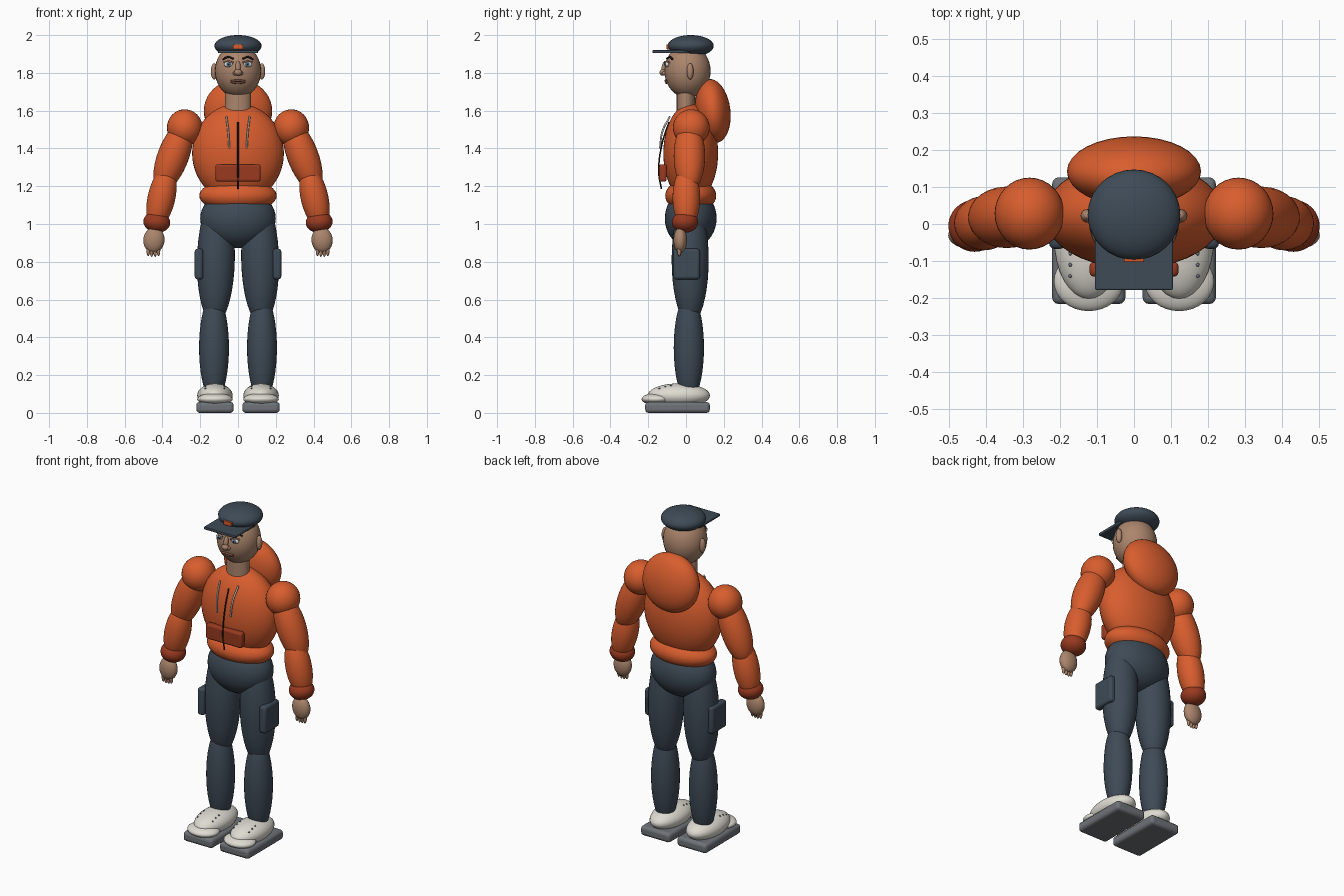
import bpy, math
from mathutils import Vector

if "Cube" in bpy.data.objects:
    bpy.data.objects.remove(bpy.data.objects["Cube"])


def mat(name, r, g, b):
    m = bpy.data.materials.new(name)
    m.diffuse_color = (r, g, b, 1)
    m.use_nodes = True
    m.node_tree.nodes["Principled BSDF"].inputs["Base Color"].default_value = m.diffuse_color
    return m


ORANGE = mat("orange cloth", 0.69, 0.11, 0.027)
RUST = mat("rust trim", 0.32, 0.042, 0.014)
NAVY = mat("slate navy", 0.048, 0.069, 0.093)
SKIN = mat("skin", 0.41, 0.235, 0.15)
CREAM = mat("cream", 0.73, 0.71, 0.64)
GREY = mat("sole grey", 0.156, 0.171, 0.188)
DARK = mat("dark brown", 0.018, 0.012, 0.01)
BLUE = mat("iris blue", 0.10, 0.22, 0.36)
LIPS = mat("lips", 0.20, 0.085, 0.055)


def finish(ob, name, m):
    ob.name = name
    ob.data.materials.append(m)
    return ob


def ball(name, m, loc, rad, rot=(0, 0, 0), seg=32, rings=20):
    bpy.ops.mesh.primitive_uv_sphere_add(segments=seg, ring_count=rings, radius=1, location=loc, rotation=rot)
    ob = finish(bpy.context.object, name, m)
    ob.scale = rad
    bpy.ops.object.shade_smooth()
    return ob


def box(name, m, loc, size, bevel=0.0):
    bpy.ops.mesh.primitive_cube_add(size=1, location=loc)
    ob = finish(bpy.context.object, name, m)
    ob.scale = size
    bpy.ops.object.transform_apply(location=False, rotation=False, scale=True)
    if bevel:
        b = ob.modifiers.new("round", 'BEVEL')
        b.width, b.segments = bevel, 3
        bpy.ops.object.shade_smooth_by_angle(angle=math.radians(40))
    return ob


def cord(name, m, pts, r):
    cu = bpy.data.curves.new(name, 'CURVE')
    cu.dimensions, cu.bevel_depth, cu.bevel_resolution = '3D', r, 2
    cu.resolution_u, cu.use_fill_caps = 6, True
    sp = cu.splines.new('BEZIER')
    sp.bezier_points.add(len(pts) - 1)
    for p, co in zip(sp.bezier_points, pts):
        p.co = co
        p.handle_left_type = p.handle_right_type = 'AUTO'
    ob = bpy.data.objects.new(name, cu)
    bpy.context.collection.objects.link(ob)
    return finish(ob, name, m)


def front_y(c, r, x, z):
    """Front surface of an ellipsoid at a given x and z."""
    k = 1 - ((x - c[0]) / r[0]) ** 2 - ((z - c[2]) / r[2]) ** 2
    return c[1] - r[1] * math.sqrt(max(k, 0))


# Head and cap
HEAD, HEAD_R = (0, 0.008, 1.81), (0.122, 0.122, 0.142)
ball("head", SKIN, HEAD, HEAD_R)
bpy.ops.mesh.primitive_cylinder_add(vertices=32, radius=0.07, depth=0.15, location=(0, 0, 1.645))
neck = finish(bpy.context.object, "neck", SKIN)
neck.scale = (1, 0.7, 1)
bpy.ops.object.shade_smooth_by_angle()
ball("cap_crown", NAVY, (0, 0.025, 1.943), (0.125, 0.122, 0.057))
box("cap_brim", NAVY, (0, -0.08, 1.912), (0.21, 0.196, 0.016), 0.004)
box("cap_badge", ORANGE, (0, -0.093, 1.938), (0.055, 0.02, 0.026), 0.003)


def face(x, z):
    return front_y(HEAD, HEAD_R, x, z)


# Face
ball("nose_bridge", SKIN, (0, -0.115, 1.83), (0.014, 0.014, 0.035), (-0.2, 0, 0), 16, 10)
ball("nose_tip", SKIN, (0, -0.122, 1.803), (0.021, 0.018, 0.018), seg=20, rings=12)
for s in (-1, 1):
    ball("nostril_wing", SKIN, (s * 0.017, -0.115, 1.798), (0.011, 0.012, 0.011), seg=12, rings=8)
    ball("ear", SKIN, (s * 0.126, 0.022, 1.808), (0.018, 0.018, 0.043), seg=20, rings=12)
    y = face(0.05, 1.845)
    ball("eye", CREAM, (s * 0.05, y, 1.845), (0.025, 0.012, 0.015), seg=20, rings=12)
    ball("iris", BLUE, (s * 0.05, y - 0.01, 1.845), (0.012, 0.005, 0.012), seg=16, rings=10)
    ball("pupil", DARK, (s * 0.05, y - 0.014, 1.845), (0.006, 0.003, 0.006), seg=12, rings=8)
    cord("upper_eyelid", SKIN, [(s * (0.05 + d), face(0.05 + d, 1.856) - 0.008, 1.86 - 9 * d * d)
                                for d in (-0.024, 0, 0.024)], 0.005)
    cord("eyebrow", DARK, [(s * x, face(x, z) - 0.004, z)
                           for x, z in ((0.025, 1.875), (0.052, 1.884), (0.08, 1.872))], 0.005)
for name, z, bend in (("upper_lip", 1.759, -3), ("lower_lip", 1.747, 4)):
    cord(name, LIPS, [(x, face(x, z) - 0.003, z + bend * x * x) for x in (-0.038, -0.018, 0, 0.018, 0.038)], 0.006)

# Hooded top
TORSO, TORSO_R = (0, 0.025, 1.375), (0.243, 0.145, 0.262)
ball("torso", ORANGE, TORSO, TORSO_R, seg=40, rings=28)
ball("waistband", ORANGE, (0, 0.025, 1.15), (0.205, 0.135, 0.09), seg=40)
ball("hood", ORANGE, (0, 0.142, 1.598), (0.181, 0.093, 0.17), (0.12, 0, 0))
box("front_pocket", RUST, (0, -0.122, 1.27), (0.24, 0.04, 0.092), 0.012)
cord("zip", DARK, [(0, -0.09, 1.54), (0, -0.128, 1.42), (0, -0.144, 1.27), (0, -0.13, 1.185)], 0.004)
for s in (-1, 1):
    cord("drawstring", CREAM, [(s * 0.062, -0.085, 1.57), (s * 0.052, -0.125, 1.49), (s * 0.046, -0.138, 1.40)], 0.005)

# Hips
ball("pelvis", NAVY, (0, 0.025, 1.03), (0.2, 0.137, 0.157), seg=40)

for s in (-1, 1):
    # Arm: tilted outward towards the hand
    ball("shoulder", ORANGE, (s * 0.282, 0.028, 1.51), (0.094, 0.097, 0.097))
    ball("upper_arm", ORANGE, (s * 0.343, 0.018, 1.36), (0.083, 0.083, 0.2), (0, -s * 0.36, 0))
    ball("forearm", ORANGE, (s * 0.405, 0.002, 1.14), (0.073, 0.073, 0.17), (0, -s * 0.22, 0))
    ball("cuff", RUST, (s * 0.43, -0.005, 1.01), (0.071, 0.07, 0.056), (0, -s * 0.12, 0))
    ball("hand", SKIN, (s * 0.445, -0.03, 0.915), (0.056, 0.036, 0.068), (0, -s * 0.1, 0))
    for i in range(4):
        ball("finger", SKIN, (s * (0.421 + 0.018 * i), -0.036, 0.86 - (0.004 if i in (1, 2) else 0)),
             (0.0095, 0.011, 0.03), seg=12, rings=10)

    # Leg
    ball("thigh", NAVY, (s * 0.117, 0.022, 0.81), (0.1, 0.098, 0.34), (0, -s * 0.02, 0))
    ball("shin", NAVY, (s * 0.127, 0.015, 0.345), (0.079, 0.08, 0.285))
    box("leg_pocket", NAVY, (s * 0.207, 0.003, 0.788), (0.044, 0.14, 0.162), 0.014)

    # Shoe
    box("sole", GREY, (s * 0.122, -0.045, 0.029), (0.198, 0.342, 0.058), 0.018)
    ball("shoe_upper", CREAM, (s * 0.122, -0.038, 0.092), (0.094, 0.165, 0.064))
    ball("toe_cap", CREAM, (s * 0.122, -0.155, 0.073), (0.094, 0.08, 0.032))
    for y in (-0.14, -0.11, -0.08):
        for e in (-1, 1):
            k = math.sqrt(1 - (0.05 / 0.094) ** 2 - ((y + 0.038) / 0.165) ** 2)
            ball("eyelet", GREY, (s * 0.122 + e * 0.05, y, 0.092 + 0.064 * k), (0.005, 0.005, 0.004), seg=10, rings=6)
